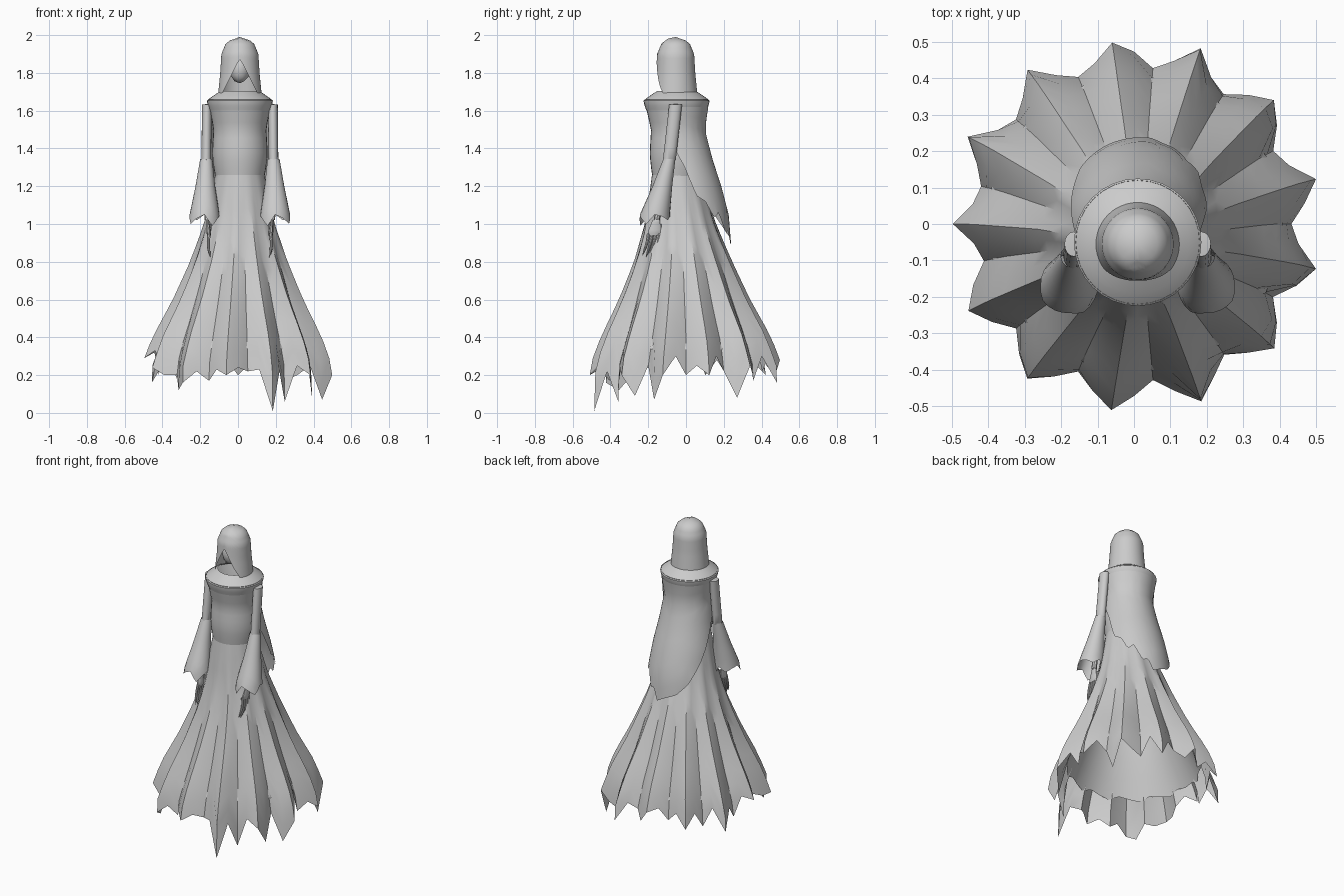
import bpy, bmesh
from math import sin, cos, pi, radians, degrees

if "Cube" in bpy.data.objects:
    bpy.data.objects.remove(bpy.data.objects["Cube"])

CX = 0.01  # body centre line


def interp(pts, x):
    """Linear interpolation through tuples sorted by first value."""
    pts = sorted(pts)
    if x <= pts[0][0]:
        return pts[0][1:]
    for p, q in zip(pts, pts[1:]):
        if x <= q[0]:
            f = (x - p[0]) / (q[0] - p[0])
            return tuple(a + (b - a) * f for a, b in zip(p[1:], q[1:]))
    return pts[-1][1:]


def sheet(name, prof, hem=None, n=32, rows=10, a0=180, span=360, fold=None, side=1, flat=1, zs=None):
    """Cloth swept around z. prof: (z, radius, cx, cy); hem(i, angle) gives each column's lowest z."""
    bm = bmesh.new()
    closed = span == 360
    top = max(p[0] for p in prof)
    low = min(p[0] for p in prof)
    cols = []
    for i in range(n if closed else n + 1):
        a = a0 + span * i / n
        end = hem(i, a) if hem else low
        steps = zs or [k / rows for k in range(rows + 1)]
        col = []
        for t in steps:
            z = top + (end - top) * t
            r, cx, cy = interp(prof, z)
            if fold:
                r *= fold(i, z)
            col.append(bm.verts.new((CX + side * (cx + flat * r * cos(radians(a))), cy + r * sin(radians(a)), z)))
        cols.append(col)
    for i in range(n):
        p, q = cols[i], cols[(i + 1) % len(cols)]
        for k in range(len(p) - 1):
            bm.faces.new((p[k], p[k + 1], q[k + 1], q[k]))
    bmesh.ops.remove_doubles(bm, verts=bm.verts, dist=0.0005)
    bmesh.ops.recalc_face_normals(bm, faces=bm.faces)
    me = bpy.data.meshes.new(name)
    bm.to_mesh(me)
    bm.free()
    ob = bpy.data.objects.new(name, me)
    bpy.context.collection.objects.link(ob)
    return ob


# Hood with arched face opening
def hood_hem(i, a):
    s = abs(sin(radians(a - 270)))
    if cos(radians(a - 270)) < 0 or s > 0.8:
        return 1.69
    return 1.69 + 0.18 * (1 - (s / 0.82) ** 1.2)


sheet("hood", [(1.99, 0, 0, -.055), (1.982, .04, 0, -.055), (1.955, .075, 0, -.055), (1.90, .098, 0, -.055),
               (1.80, .104, 0, -.055), (1.69, .115, 0, -.055)], hem_ := hood_hem, n=48, rows=16)

# Face inside the hood
bpy.ops.mesh.primitive_ico_sphere_add(subdivisions=2, radius=1, location=(CX, -.085, 1.82))
face = bpy.context.object
face.name = "face"
face.scale = (.055, .055, .075)

# Shoulder cowl and torso
cowl = [(1.705, .10, 0, -.05), (1.69, .125, 0, -.05), (1.655, .175, 0, -.05), (1.635, .172, 0, -.05), (1.60, .16, 0, -.05)]
sheet("cowl", cowl, rows=8)
sheet("torso", [(1.66, .17, 0, -.05), (1.60, .158, 0, -.05), (1.50, .14, 0, -.045), (1.38, .147, 0, -.045),
                (1.32, .143, 0, -.045), (1.25, .13, 0, -.048)], rows=10)

# Skirt: thirteen folds and a torn hem
HEM = [29, 33, 27, 24, 24, 20, 20, 12, 16, 22, 17, 23, 20, 24, 22, 23, 1, 22, 6, 25, 20, 9, 25, 7, 20, 30,
       20, 25, 20, 30, 22, 8, 25, 20, 17, 30, 16, 28, 25, 20, 28, 30, 22, 28, 20, 28, 18, 30, 16, 28, 20, 32]
skirt = [(1.26, .13, 0, -.05), (1.0, .19, 0, -.03), (.8, .262, -.002, -.015), (.6, .35, -.005, -.008),
         (.4, .455, -.008, 0), (.25, .512, -.01, 0), (0, .52, -.01, 0)]
sheet("skirt", skirt, lambda i, a: HEM[i] / 100, n=52, rows=12,
      fold=lambda i, z: 1 - .16 * min(1, (1.26 - z) / .8) * (0, .5, 1, .5)[i % 4])

# Round underskirt
under = [(1.2, .12, 0, -.045), (1.0, .16, 0, -.03), (.8, .215, 0, -.015), (.6, .29, 0, -.008), (.33, .41, -.01, 0)]
sheet("underskirt", under, lambda i, a: .35 + .015 * sin(i * 2.1), n=40, rows=8)

# Back cape with a ragged right edge and a curved left edge
CAPE = [(-8, 1.40), (5, 1.30), (15, 1.15), (28, 1.12), (38, 1.03), (48, 1.06), (62, .95), (70, .97), (80, .89),
        (95, .92), (115, .95), (135, 1.02), (155, 1.14), (172, 1.27), (188, 1.40)]
sheet("back_cape", [(1.62, .168, 0, -.05), (1.50, .15, 0, -.05), (1.35, .168, 0, -.03), (1.2, .192, 0, -.005),
                    (1.05, .206, 0, .02), (.88, .21, 0, .03)],
      lambda i, a: interp(CAPE, a)[0], n=49, rows=10, a0=-8, span=196)

# Arms: upper sleeve, bell sleeve, hand
SLEEVE = [1.05, 1.03, .99, 1.05, 1.03, 1.0, 1.05, 1.04, 1.02, 1.05, .96, 1.03]
for side, tag in ((1, "right"), (-1, "left")):
    sheet(tag + "_upper_sleeve", [(1.635, 0, .175, -.055), (1.632, .034, .175, -.055), (1.34, .034, .178, -.088),
                                  (1.325, .02, .178, -.088)],
          n=16, side=side, flat=.75, zs=[0, .0097, .25, .5, .75, .951, 1])
    sheet(tag + "_bell_sleeve", [(1.345, .032, .178, -.088), (1.2, .052, .183, -.125), (1.05, .079, .187, -.165),
                                 (.94, .088, .19, -.172)],
          lambda i, a: interp([(k, z) for k, z in enumerate(SLEEVE + SLEEVE[:1])], i / 2)[0],
          n=24, rows=8, side=side)
    sheet(tag + "_forearm", [(1.2, .018, .18, -.125), (1.02, .016, .17, -.155)], n=8, rows=2, side=side)
    sheet(tag + "_palm", [(1.03, 0, .17, -.155), (1.02, .02, .17, -.158), (.96, .036, .165, -.168),
                          (.935, .03, .163, -.172), (.93, 0, .163, -.172)], n=10, rows=10, side=side, flat=.35)
    for k in range(4):
        y = -.198 + .018 * k
        tip = (.83, .822, .835, .86)[k]
        sheet(f"{tag}_finger_{k + 1}", [(.95, .009, .163, y), (.90, .008, .168, y - .008),
                                        (tip + .03, .007, .164, y - .022), (tip, 0, .155, y - .033)],
              n=8, rows=6, side=side)
    sheet(tag + "_thumb", [(1.0, .009, .16, -.14), (.95, .008, .15, -.135), (.90, 0, .145, -.145)],
          n=8, rows=4, side=side)

# Smooth shading
bpy.ops.object.select_all(action='SELECT')
bpy.context.view_layer.objects.active = face
bpy.ops.object.shade_smooth_by_angle(angle=radians(35))
